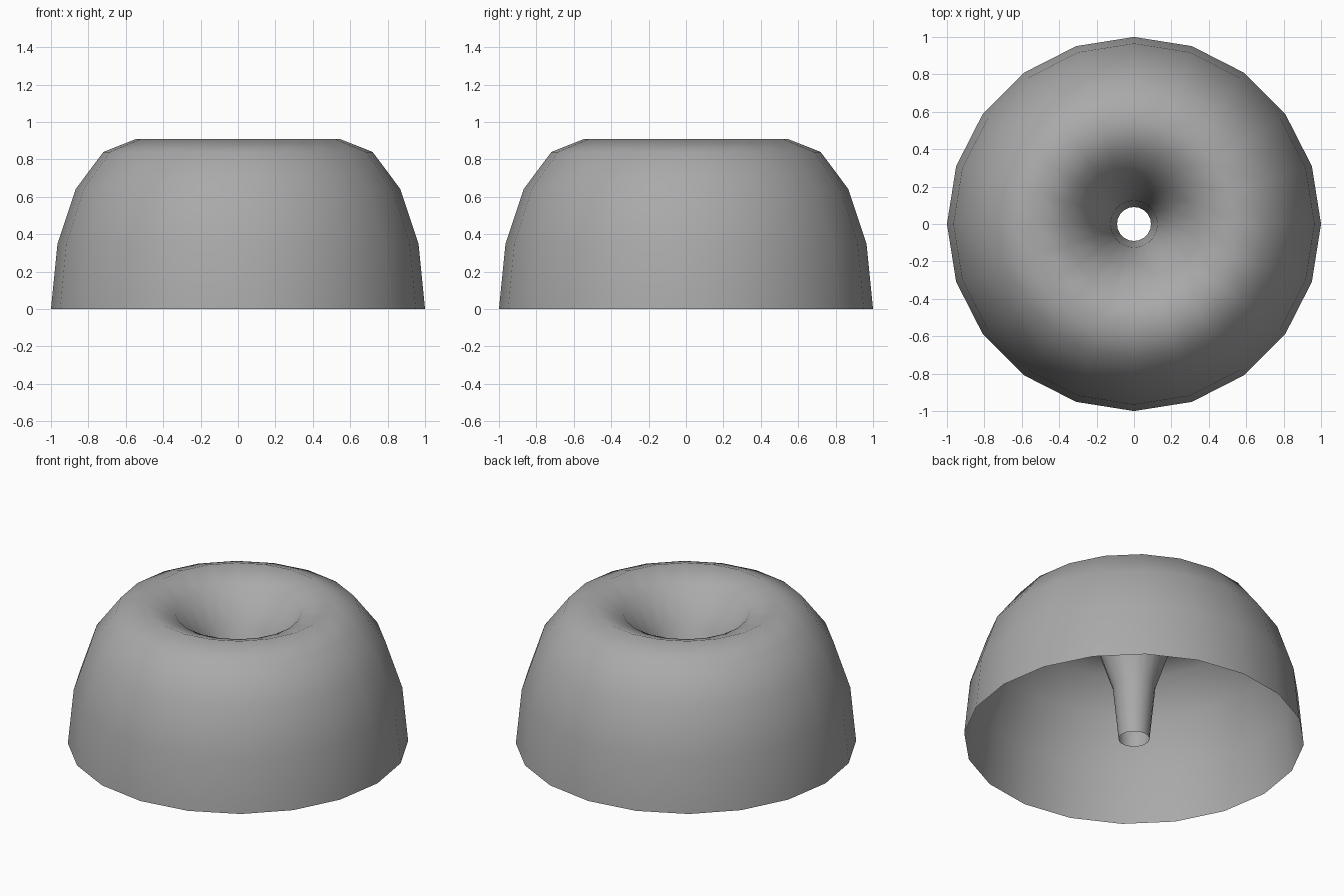
import bpy
import bmesh
import math
from mathutils import Matrix, Vector

if "Cube" in bpy.data.objects:
    bpy.data.objects.remove(bpy.data.objects["Cube"], do_unlink=True)

SEGMENTS = 20        # sides around the ring
ARC_STEPS = 8        # steps over the half-round section
RING_RADIUS = 0.5455
TUBE_RADIUS = 0.4545
HEIGHT = 0.909

# Single plain metal colour
metal = bpy.data.materials.new("grey_metal")
metal.use_nodes = True
colour = (0.4, 0.4, 0.4, 1.0)
metal.diffuse_color = colour
metal.node_tree.nodes["Principled BSDF"].inputs["Base Color"].default_value = colour

# Ring-shaped shell: a tall half-ellipse section, open below, spun around z
bm = bmesh.new()
section = []
for i in range(ARC_STEPS + 1):
    a = math.pi * i / ARC_STEPS
    section.append(bm.verts.new((RING_RADIUS + TUBE_RADIUS * math.cos(a), 0,
                                 HEIGHT * math.sin(a))))
edges = [bm.edges.new(pair) for pair in zip(section, section[1:])]
bmesh.ops.spin(bm, geom=section + edges, cent=(0, 0, 0), axis=(0, 0, 1),
               angle=math.tau, steps=SEGMENTS, use_merge=False)
bmesh.ops.remove_doubles(bm, verts=bm.verts, dist=0.0005)

# Face every normal away from the hollow underside
bm.normal_update()
top_face = max(bm.faces, key=lambda f: f.calc_center_median().z)
if top_face.normal.z < 0:
    bmesh.ops.reverse_faces(bm, faces=bm.faces)
for face in bm.faces:
    face.smooth = True

mesh = bpy.data.meshes.new("ring_pan")
bm.to_mesh(mesh)
bm.free()
mesh.materials.append(metal)
ring_pan = bpy.data.objects.new("ring_pan", mesh)
bpy.context.collection.objects.link(ring_pan)
